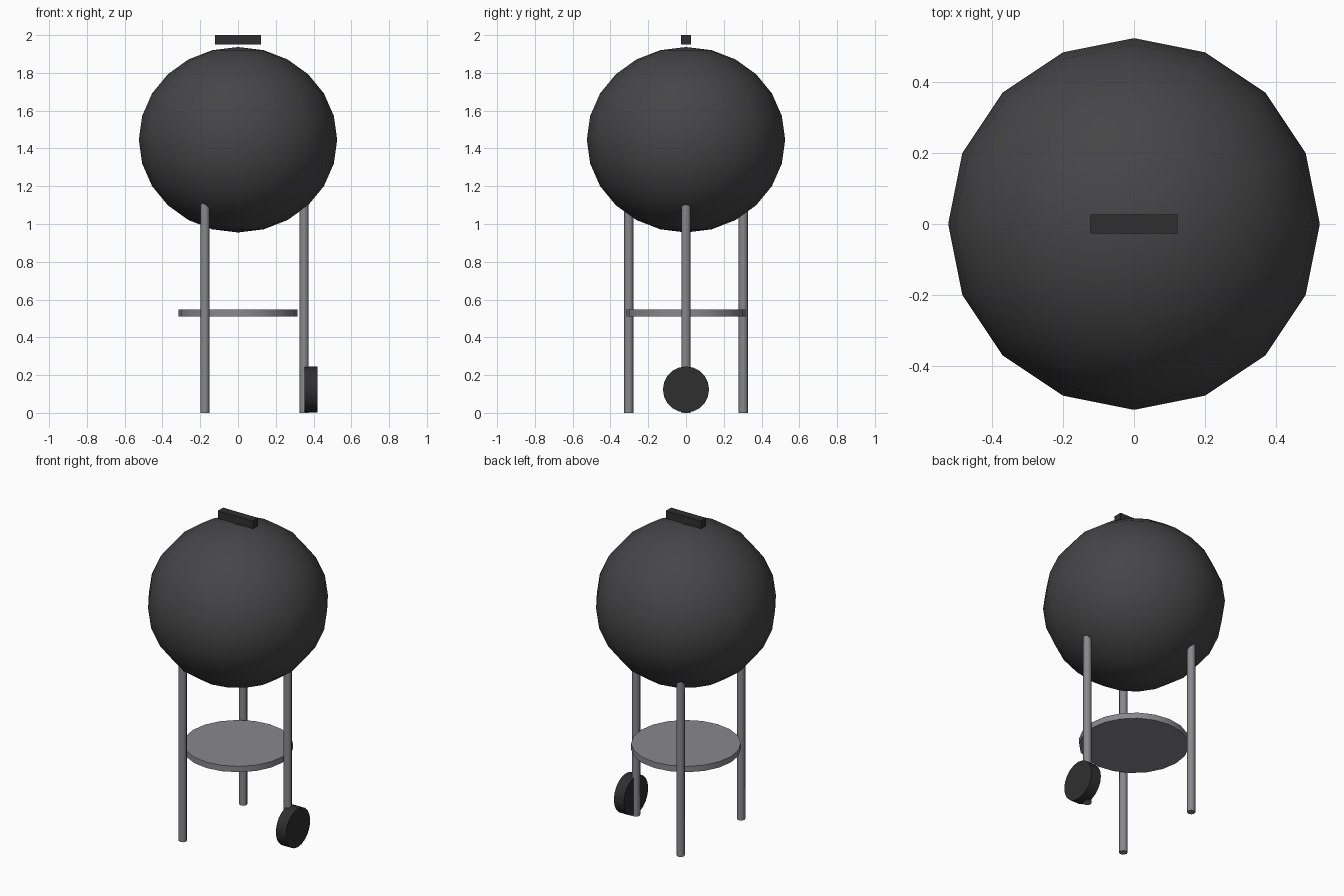
import bpy
from math import cos, sin, pi, radians

if "Cube" in bpy.data.objects:
    bpy.data.objects.remove(bpy.data.objects["Cube"])


def material(name, r, g, b):
    m = bpy.data.materials.new(name)
    m.diffuse_color = (r, g, b, 1)
    m.use_nodes = True
    m.node_tree.nodes["Principled BSDF"].inputs["Base Color"].default_value = m.diffuse_color
    return m


enamel = material("dark_enamel", 0.06, 0.06, 0.063)
black = material("black_plastic", 0.028, 0.028, 0.028)
steel = material("steel", 0.25, 0.25, 0.265)


def finish(name, mat, smooth=True):
    ob = bpy.context.object
    ob.name = name
    ob.data.materials.append(mat)
    bpy.ops.object.transform_apply(location=False, rotation=True, scale=True)
    if smooth:
        bpy.ops.object.shade_smooth_by_angle(angle=radians(50))
    return ob


def cylinder(name, mat, radius, depth, loc, sides, rot=(0, 0, 0)):
    bpy.ops.mesh.primitive_cylinder_add(vertices=sides, radius=radius, depth=depth,
                                        location=loc, rotation=rot)
    return finish(name, mat)


# Slightly flattened kettle body
bpy.ops.mesh.primitive_uv_sphere_add(segments=16, ring_count=12, radius=0.525,
                                     location=(0, 0, 1.446))
bpy.context.object.scale.z = 0.935
finish("kettle", enamel)

# Lid handle, floating just above the lid
bpy.ops.mesh.primitive_cube_add(size=1, location=(0, 0, 1.975))
bpy.context.object.scale = (0.246, 0.053, 0.05)
finish("lid_handle", black, smooth=False)

# Three legs evenly spaced around the kettle
LEG_TOP = 1.14
for i in range(3):
    a = i * 2 * pi / 3
    cylinder(f"leg_{i + 1}", steel, 0.0245, LEG_TOP,
             (0.35 * cos(a), 0.35 * sin(a), LEG_TOP / 2), 8)

# Round shelf between the legs
cylinder("shelf", steel, 0.316, 0.037, (0, 0, 0.53), 20)

# Wheel on the outside of the right leg
cylinder("wheel", black, 0.122, 0.07, (0.386, 0, 0.124), 20, (0, pi / 2, 0))
